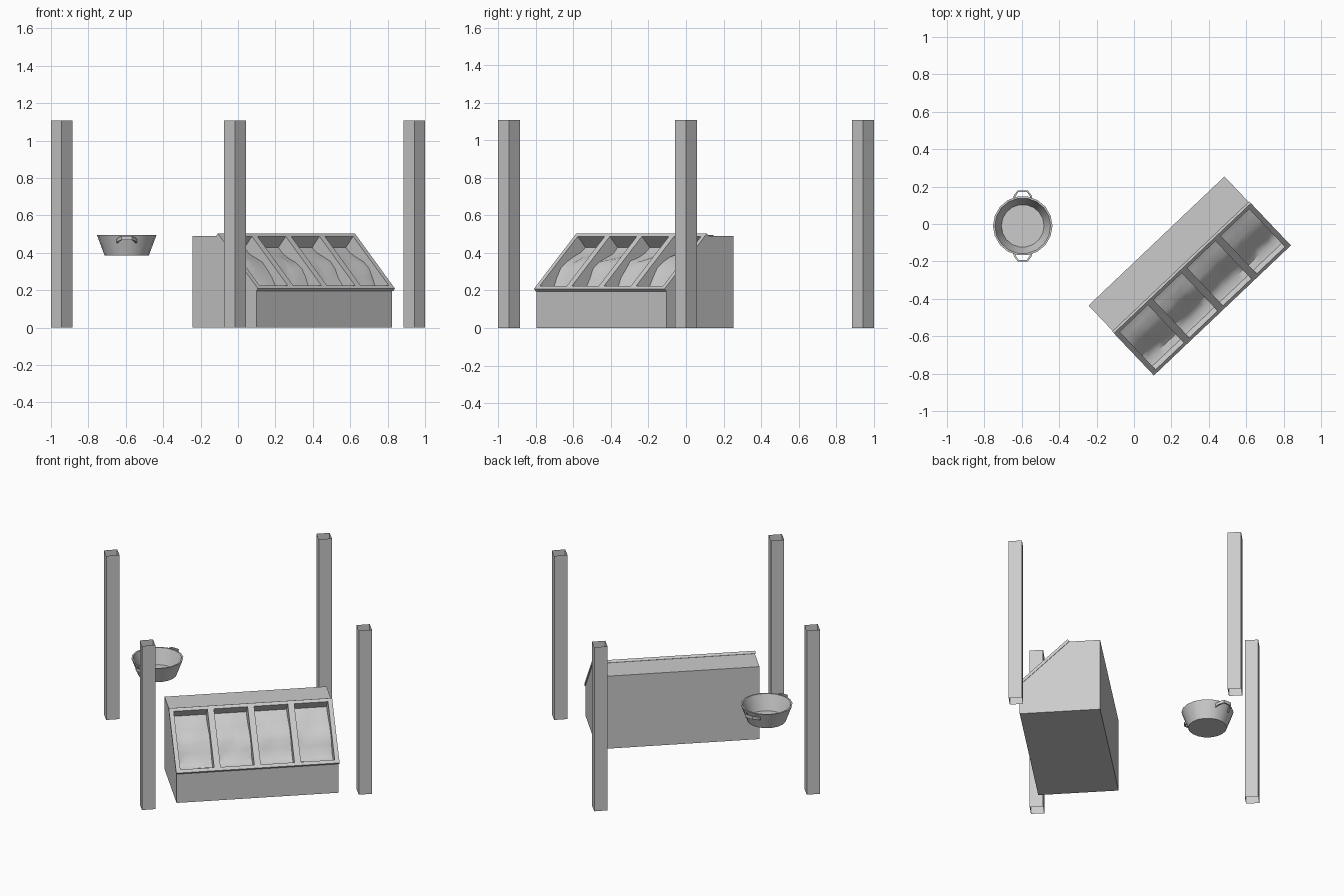
import bpy, bmesh, math, random
from mathutils import Matrix, Vector

if "Cube" in bpy.data.objects:
    bpy.data.objects.remove(bpy.data.objects["Cube"])

random.seed(4)


def finish(name, bm, matrix=None, smooth=False):
    bmesh.ops.recalc_face_normals(bm, faces=bm.faces)
    if matrix:
        bm.transform(matrix)
    me = bpy.data.meshes.new(name)
    bm.to_mesh(me)
    bm.free()
    ob = bpy.data.objects.new(name, me)
    bpy.context.collection.objects.link(ob)
    if smooth:
        bpy.ops.object.select_all(action='DESELECT')
        ob.select_set(True)
        bpy.context.view_layer.objects.active = ob
        bpy.ops.object.shade_smooth_by_angle(angle=math.radians(35))
    return ob


def add_box(bm, lo, hi):
    size = [b - a for a, b in zip(lo, hi)]
    mid = [(a + b) / 2 for a, b in zip(lo, hi)]
    bmesh.ops.create_cube(bm, size=1, matrix=Matrix.Translation(mid) @ Matrix.Diagonal((*size, 1)))


# Four posts, open at both ends
for name, x, y in (("left_post", -0.943, 0), ("right_post", 0.943, 0),
                   ("front_post", -0.016, -0.942), ("back_post", -0.016, 0.942)):
    bm = bmesh.new()
    bmesh.ops.create_cone(bm, cap_ends=False, segments=4, radius1=0.058, radius2=0.058, depth=1.107)
    finish(name, bm, Matrix.Translation((x, y, 0.5535)))

# Display bin body: side profile swept along its length, sloping face left open
STAND = Matrix.Translation((-0.246, -0.4385, 0)) @ Matrix.Rotation(math.radians(43.5), 4, 'Z')
LEN = 1.01
profile = [(0, 0), (-0.495, 0), (-0.495, 0.2), (-0.19, 0.489), (0, 0.489)]
bm = bmesh.new()
ends = [[bm.verts.new((x, y, z)) for y, z in profile] for x in (0.004, LEN - 0.004)]
for ring in ends:
    bm.faces.new(ring)
for i in range(5):
    if i != 2:
        j = (i + 1) % 5
        bm.faces.new((ends[0][i], ends[0][j], ends[1][j], ends[1][i]))
finish("bin_body", bm, STAND)

# Slope frame of reference: x along the bin, y up the slope, z outward
up = Vector((0, 0.305, 0.289))
SL = up.length
up.normalize()
out = Vector((1, 0, 0)).cross(up)
SLOPE = STAND @ Matrix(((1, 0, 0, 0), (0, up.y, out.y, -0.495), (0, up.z, out.z, 0.2), (0, 0, 0, 1)))

# Rails around the slope and dividers between the bays
RAIL, DIV = 0.028, 0.04
BAY = (LEN - 2 * RAIL - 3 * DIV) / 4
bays = [(RAIL + i * (BAY + DIV), RAIL + i * (BAY + DIV) + BAY) for i in range(4)]
bm = bmesh.new()
T = 0.018
add_box(bm, (0, -0.006, 0), (LEN, 0.016, T))
add_box(bm, (0, SL - 0.02, 0), (LEN, SL + 0.002, T))
add_box(bm, (0.01, 0.006, -0.08), (LEN - 0.01, 0.016, 0))
add_box(bm, (0.01, SL - 0.02, -0.09), (LEN - 0.01, SL - 0.01, 0))
for x0, x1 in ((0, RAIL), (LEN - RAIL, LEN)):
    add_box(bm, (x0, 0.016, 0), (x1, SL - 0.02, T))
    add_box(bm, (max(x0, 0.01), 0.016, -0.09), (min(x1, LEN - 0.01), SL - 0.02, 0))
for (_, a), (b, _) in zip(bays, bays[1:]):
    add_box(bm, (a, 0.016, -0.09), (b, SL - 0.02, T))
finish("bin_frame", bm, SLOPE)

# Gently heaped contents in each bay
depth = [(0, 0.02), (0.07, 0.047), (0.18, 0.055), (0.32, 0.04), (0.46, 0.025),
         (0.6, 0.025), (0.74, 0.045), (0.88, 0.06), (1, 0.065)]
for n, (x0, x1) in enumerate(bays):
    bm = bmesh.new()
    rows = []
    for f, d in depth:
        t = 0.016 + f * (SL - 0.036)
        jitter = 0.007 if 0.1 < f < 0.95 else 0
        rows.append([bm.verts.new((x0 + (x1 - x0) * i / 5, t, -d + random.uniform(-jitter, jitter)))
                     for i in range(6)])
    for r0, r1 in zip(rows, rows[1:]):
        for i in range(5):
            bm.faces.new((r0[i], r0[i + 1], r1[i + 1], r1[i]))
    finish(f"bay_contents_{n + 1}", bm, SLOPE, True)

# Basin: lathed wall with a thin rim and flat floor
N = 18
BASIN = Matrix.Translation((-0.595, -0.01, 0))
bm = bmesh.new()
rings = []
for r, z in ((0.118, 0.385), (0.159, 0.495), (0.149, 0.495), (0.114, 0.395)):
    rings.append([bm.verts.new((r * math.cos(2 * math.pi * i / N), r * math.sin(2 * math.pi * i / N), z))
                  for i in range(N)])
for a, b in zip(rings, rings[1:]):
    for i in range(N):
        j = (i + 1) % N
        bm.faces.new((a[i], a[j], b[j], b[i]))
bm.faces.new(rings[0])
bm.faces.new(rings[-1])
finish("basin", bm, BASIN, True)

# Two strap handles: rectangular section along a short bent path
path = [(-0.054, 0.140, 0.463), (-0.046, 0.165, 0.472), (-0.027, 0.190, 0.479),
        (0.027, 0.190, 0.479), (0.046, 0.165, 0.472), (0.054, 0.140, 0.463)]
for name, side in (("back_handle", 1), ("front_handle", -1)):
    bm = bmesh.new()
    sections = []
    for x, y, z in path:
        sections.append([bm.verts.new((x * k, (y - dy) * side, z + dz))
                         for k, dy, dz in ((1, 0, -0.01), (1, 0, 0.01), (0.84, 0.008, 0.01), (0.84, 0.008, -0.01))])
    for a, b in zip(sections, sections[1:]):
        for i in range(4):
            j = (i + 1) % 4
            bm.faces.new((a[i], a[j], b[j], b[i]))
    bm.faces.new(sections[0])
    bm.faces.new(sections[-1])
    finish(name, bm, BASIN)
